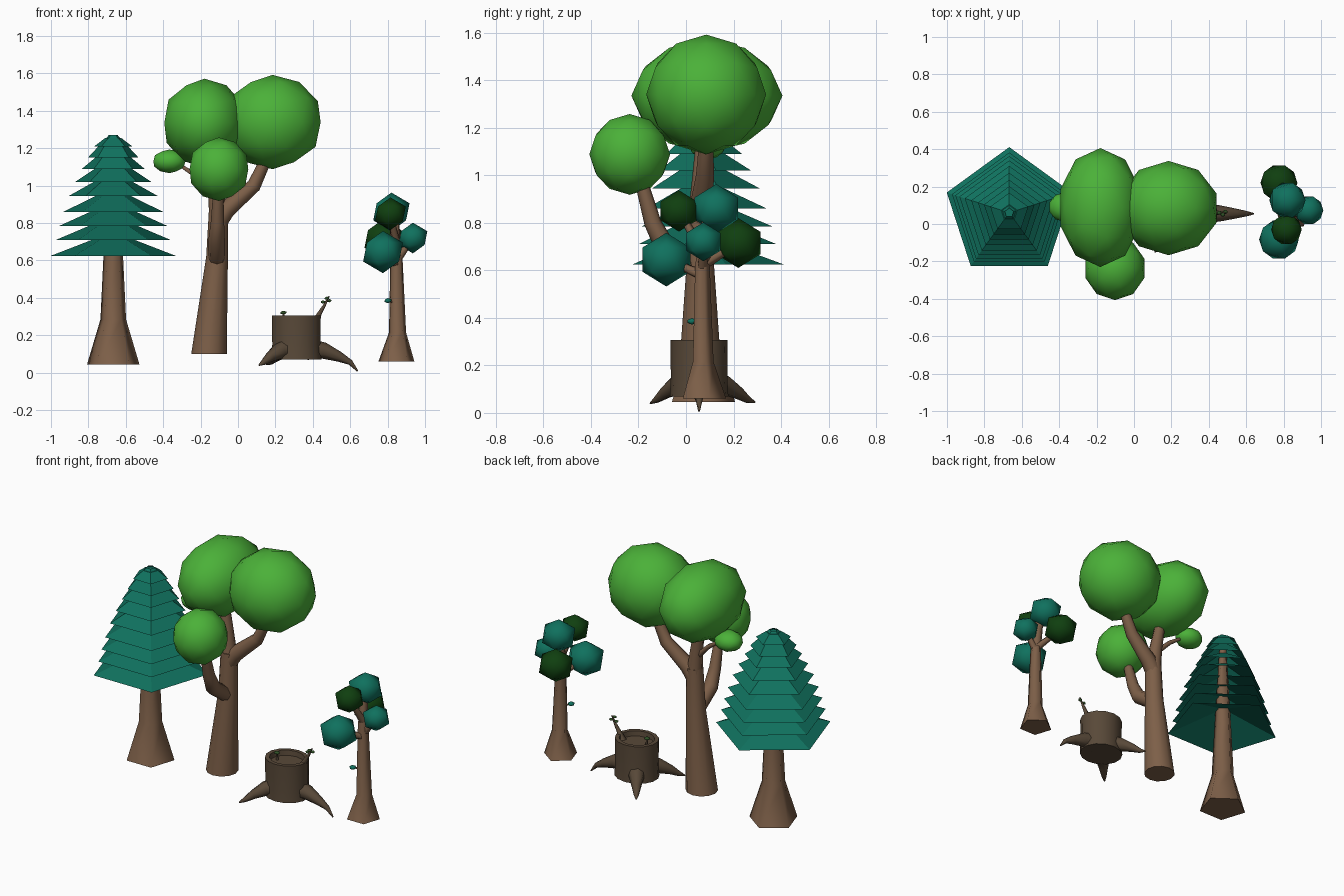
import bpy, bmesh, math
from mathutils import Vector

if "Cube" in bpy.data.objects:
    bpy.data.objects.remove(bpy.data.objects["Cube"])


def material(name, rgb):
    m = bpy.data.materials.new(name)
    m.diffuse_color = (*rgb, 1)
    m.use_nodes = True
    m.node_tree.nodes["Principled BSDF"].inputs["Base Color"].default_value = m.diffuse_color
    return m


BARK = material("brown bark", (0.205, 0.115, 0.065))
STUMP = material("dark stump bark", (0.098, 0.066, 0.040))
PINE = material("teal needles", (0.005, 0.165, 0.112))
LEAF = material("bright green leaves", (0.070, 0.440, 0.040))
DARK = material("dark green leaves", (0.005, 0.050, 0.005))
SPROUT = material("sprout green", (0.030, 0.085, 0.020))


def finish(name, bm, mat, smooth_angle):
    """Turn a bmesh into an object, smooth below the given edge angle."""
    bmesh.ops.recalc_face_normals(bm, faces=bm.faces[:])
    me = bpy.data.meshes.new(name)
    bm.to_mesh(me)
    bm.free()
    me.materials.append(mat)
    if smooth_angle:
        for p in me.polygons:
            p.use_smooth = True
        me.set_sharp_from_angle(angle=math.radians(smooth_angle))
    ob = bpy.data.objects.new(name, me)
    bpy.context.collection.objects.link(ob)
    return ob


def tube(name, path, mat, sides=8, level=False, cap=(True, True), smooth=76, squash=1):
    """Loft rings along path points (x, y, z, radius); level keeps rings horizontal."""
    bm = bmesh.new()
    pts = [Vector(p[:3]) for p in path]
    rings = []
    for i, p in enumerate(path):
        d = pts[min(i + 1, len(pts) - 1)] - pts[max(i - 1, 0)]
        q = Vector((0, 0, 1)).rotation_difference(Vector((0, 0, 1)) if level else d)
        ring = []
        for k in range(sides):
            a = math.pi / 2 + 2 * math.pi * k / sides
            off = Vector((math.cos(a), squash * math.sin(a), 0)) * p[3]
            ring.append(bm.verts.new(pts[i] + q @ off))
        rings.append(ring)
    for a, b in zip(rings, rings[1:]):
        for k in range(sides):
            n = (k + 1) % sides
            bm.faces.new((a[k], a[n], b[n], b[k]))
    if cap[0]:
        bm.faces.new(rings[0][::-1])
    if cap[1]:
        bm.faces.new(rings[-1])
    return finish(name, bm, mat, smooth)


def blob(name, centre, size, mat, level=1):
    """Low-poly foliage ball."""
    bm = bmesh.new()
    bmesh.ops.create_icosphere(bm, subdivisions=level, radius=1)
    for v in bm.verts:
        v.co = Vector([c + s * x for c, s, x in zip(centre, size, v.co)])
    return finish(name, bm, mat, 60)


# Pine tree: five-sided flared trunk and stacked open skirts
PX, PY = -0.667, 0.06
tube("pine_trunk", [(PX, PY, z, r) for z, r in
                    ((0.045, 0.147), (0.285, 0.072), (0.625, 0.055), (1.2, 0.022))],
     BARK, 5, level=True)
skirts = [(0.625, 0.351), (0.71, 0.322), (0.785, 0.303), (0.86, 0.28), (0.945, 0.25),
          (1.02, 0.214), (1.09, 0.176), (1.15, 0.142), (1.21, 0.107)]
for i, (z, r) in enumerate(skirts):
    last = i == len(skirts) - 1
    top = (PX, PY, 1.255, 0.045) if last else (PX, PY, z + 0.12, 0.025)
    tube(f"pine_skirt_{i + 1}", [(PX, PY, z, r), top], PINE, 5, level=True,
         cap=(False, last), smooth=0)

# Broadleaf tree: tapered trunk, forked branches, leaf balls
tube("broadleaf_trunk", [(-0.155, 0.06, 0.10, 0.095), (-0.112, 0.06, 0.62, 0.058),
                         (-0.105, 0.06, 0.88, 0.05)], BARK, 12, level=True)
tube("branch_right", [(-0.11, 0.06, 0.80, 0.05), (-0.06, 0.065, 0.875, 0.048),
                      (0.085, 0.08, 1.0, 0.038), (0.15, 0.085, 1.14, 0.03)], BARK)
tube("branch_up", [(-0.105, 0.06, 0.84, 0.05), (-0.12, 0.065, 0.98, 0.04),
                   (-0.15, 0.075, 1.16, 0.032)], BARK)
tube("branch_front", [(-0.113, 0.05, 0.60, 0.045), (-0.115, -0.09, 0.70, 0.045),
                      (-0.11, -0.14, 0.80, 0.036), (-0.105, -0.19, 0.98, 0.027)], BARK)
tube("branch_left", [(-0.12, 0.065, 0.95, 0.02), (-0.22, 0.08, 1.05, 0.015),
                     (-0.34, 0.09, 1.13, 0.008)], BARK, 6)
blob("leaf_ball_left", (-0.18, 0.088, 1.335), (0.225, 0.318, 0.237), LEAF, 2)
blob("leaf_ball_right", (0.185, 0.085, 1.34), (0.27, 0.252, 0.252), LEAF, 2)
blob("leaf_ball_front", (-0.102, -0.237, 1.088), (0.165, 0.17, 0.17), LEAF, 2)
blob("leaf_ball_small", (-0.367, 0.09, 1.13), (0.09, 0.08, 0.063), LEAF, 2)

# Small tree: five-sided trunk, thin branches, faceted balls
tube("small_trunk", [(0.847, 0.068, 0.06, 0.101), (0.853, 0.068, 0.215, 0.048),
                     (0.847, 0.066, 0.62, 0.034), (0.835, 0.09, 0.83, 0.025)],
     BARK, 5, level=True)
balls = [("top", (0.82, 0.127, 0.86), 0.103, PINE, 0.72),
         ("upper_front", (0.815, -0.03, 0.85), 0.087, DARK, 0.70),
         ("lower_front", (0.775, -0.083, 0.645), 0.113, PINE, 0.60),
         ("right", (0.935, 0.073, 0.72), 0.082, PINE, 0.62),
         ("back", (0.775, 0.22, 0.715), 0.105, DARK, 0.64)]
for label, c, r, mat, z in balls:
    blob("small_tree_ball_" + label, c, (r * 1.05, r * 1.05, r), mat)
    start = Vector((0.848, 0.067, z - 0.02))
    mid = start.lerp(Vector(c), 0.5)
    tube("small_branch_" + label, [(*start, 0.024), (*mid, 0.019), (*c, 0.014)], BARK, 5)
blob("small_tree_bud", (0.802, 0.025, 0.385), (0.022, 0.022, 0.014), PINE)
tube("bud_twig", [(0.845, 0.06, 0.37, 0.008), (0.805, 0.027, 0.385, 0.004)], BARK, 5)

# Stump with hollow top
SX, SY = 0.312, 0.055
tube("stump", [(SX, SY, z, r) for z, r in
               ((0.07, 0.137), (0.15, 0.132), (0.307, 0.134), (0.307, 0.108), (0.275, 0.104))],
     STUMP, 14, level=True, squash=0.9)

# Three tapering roots
for i, (dx, dy, tip) in enumerate(((0.328, 0.0, 0.008), (-0.2, -0.205, 0.04), (-0.16, 0.235, 0.045))):
    path = [(SX + dx * t, SY + dy * t, z, r) for t, z, r in
            ((0.2, 0.125, 0.058), (0.45, 0.118, 0.045), (0.7, 0.085, 0.028),
             (0.88, 0.055, 0.015), (1.0, tip, 0.004))]
    tube(f"root_{i + 1}", path, STUMP, 7)

# Sprouts on the stump
tube("side_sprout", [(0.405, 0.06, 0.25, 0.03), (0.435, 0.06, 0.315, 0.014),
                     (0.465, 0.06, 0.365, 0.008), (0.488, 0.06, 0.41, 0.003)], STUMP, 6)
for i, (x, y, z) in enumerate(((0.455, 0.06, 0.378), (0.488, 0.065, 0.385), (0.475, 0.05, 0.398))):
    blob(f"sprout_leaf_{i + 1}", (x, y, z), (0.014, 0.012, 0.009), SPROUT)
tube("rim_sprout_stem", [(0.245, 0.05, 0.275, 0.008), (0.243, 0.05, 0.32, 0.006)], STUMP, 5)
blob("rim_sprout_leaf", (0.243, 0.05, 0.321), (0.02, 0.018, 0.01), SPROUT)
